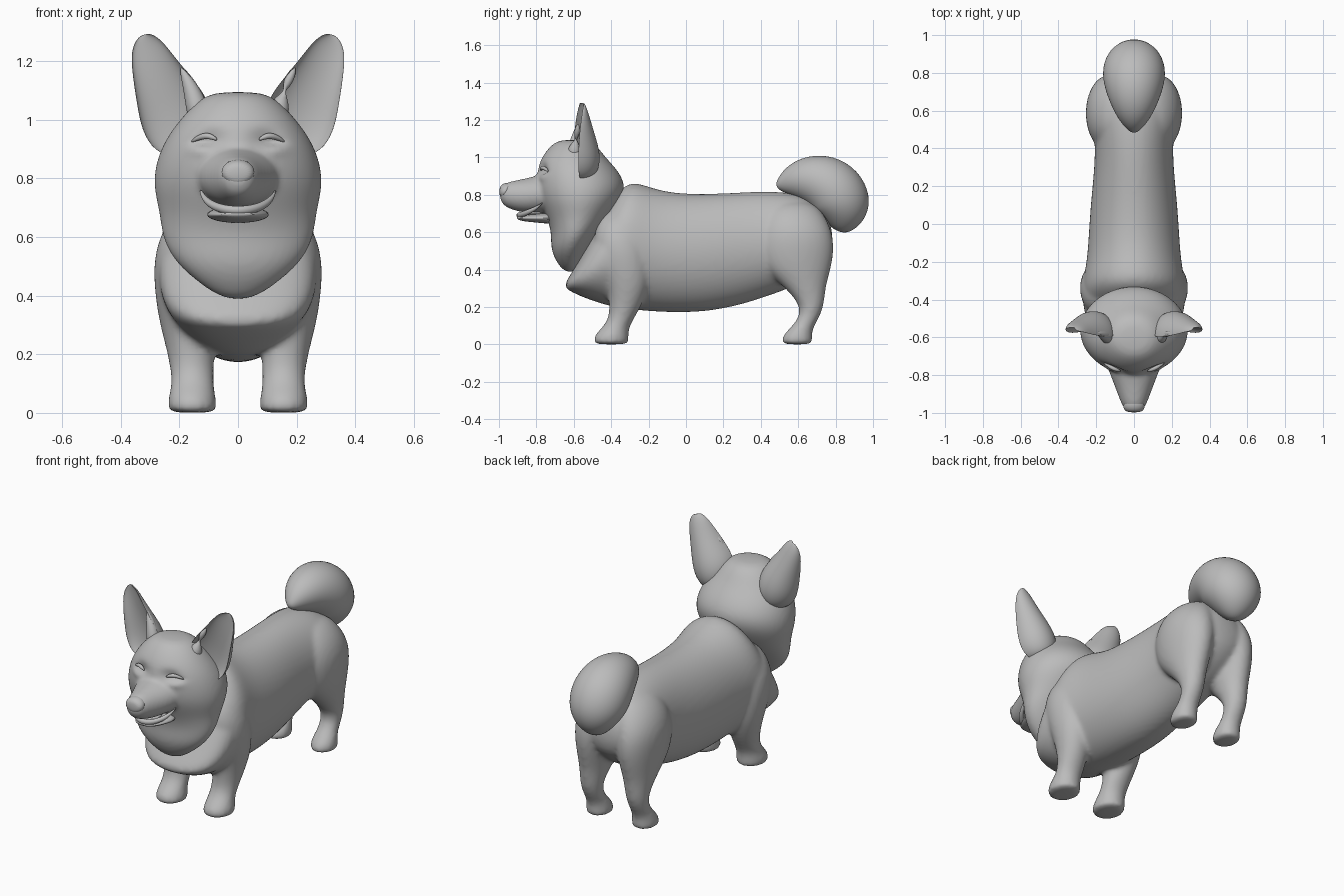
import bpy, bmesh, math
from mathutils import Vector

if "Cube" in bpy.data.objects:
    bpy.data.objects.remove(bpy.data.objects["Cube"], do_unlink=True)

fur = bpy.data.materials.new("Grey clay")
fur.use_nodes = True
GREY = (0.5, 0.5, 0.5, 1)
fur.diffuse_color = GREY
fur.node_tree.nodes["Principled BSDF"].inputs["Base Color"].default_value = GREY
SEG = 24


def ring(fn):
    return [Vector(fn(math.cos(a), math.sin(a)))
            for a in (2 * math.pi * i / SEG for i in range(SEG))]


def slices_z(rows):
    """Horizontal ovals: z, front y, back y, half width."""
    return [ring(lambda c, s: (hw * c, (f + b) / 2 + (b - f) / 2 * s, z)) for z, f, b, hw in rows]


def slices_y(rows):
    """Upright ovals: y, top, bottom, half width."""
    return [ring(lambda c, s: (hw * c, y, (t + b) / 2 + (t - b) / 2 * s)) for y, t, b, hw in rows]


def limb(rows, side):
    """Horizontal ovals: z, centre x, centre y, radius x, radius y."""
    return [ring(lambda c, s: (side * (x + rx * c), y + ry * s, z)) for z, x, y, rx, ry in rows]


def tube(points, radii):
    """Round sections swept along a path."""
    pts, out = [Vector(p) for p in points], []
    for i, p in enumerate(pts):
        d = (pts[min(i + 1, len(pts) - 1)] - pts[max(i - 1, 0)]).normalized()
        u = d.cross(Vector((0, 0, 1)) if abs(d.x) > 0.3 else Vector((1, 0, 0))).normalized()
        v = d.cross(u)
        out.append(ring(lambda c, s: p + radii[i] * (u * c + v * s)))
    return out


def build(name, lofts, voxel=None, smooth=6, dents=()):
    """Skin each loft, subdivide, optionally fuse them, and press dents in."""
    bm = bmesh.new()
    for rings in lofts:
        vs = [[bm.verts.new(p) for p in r] for r in rings]
        for a, b in zip(vs, vs[1:]):
            for i in range(SEG):
                j = (i + 1) % SEG
                bm.faces.new((a[i], a[j], b[j], b[i]))
        bm.faces.new(vs[0][::-1])
        bm.faces.new(vs[-1])
    # orient every shell outward
    bmesh.ops.recalc_face_normals(bm, faces=bm.faces[:])
    me = bpy.data.meshes.new(name)
    bm.to_mesh(me)
    bm.free()
    me.materials.append(fur)
    ob = bpy.data.objects.new(name, me)
    bpy.context.collection.objects.link(ob)
    sub = ob.modifiers.new("Subdivide", "SUBSURF")
    sub.levels = sub.render_levels = 2
    if voxel:
        rm = ob.modifiers.new("Fuse", "REMESH")
        rm.mode, rm.voxel_size = "VOXEL", voxel
        sm = ob.modifiers.new("Soften", "SMOOTH")
        sm.factor, sm.iterations = 0.5, smooth
    bpy.ops.object.select_all(action="DESELECT")
    bpy.context.view_layer.objects.active = ob
    ob.select_set(True)
    for m in list(ob.modifiers):
        bpy.ops.object.modifier_apply(modifier=m.name)
    for v in ob.data.vertices:
        for centre, size, push in dents:
            q = [(a - b) / s for a, b, s in zip(v.co, centre, size)]
            v.co += Vector(push) * math.exp(-sum(k * k for k in q))
    if not ob.data.materials:
        ob.data.materials.append(fur)
    bpy.ops.object.shade_smooth()
    return ob


# Torso and legs, fused
torso = slices_y([
    (-.645, .33, .30, .06), (-.62, .37, .285, .16), (-.56, .47, .255, .23),
    (-.48, .63, .225, .265), (-.40, .77, .20, .275), (-.31, .885, .185, .275),
    (-.2, .845, .175, .252), (-.08, .812, .168, .243), (.1, .805, .17, .232),
    (.28, .815, .205, .213), (.42, .822, .25, .207), (.56, .815, .30, .22),
    (.66, .785, .35, .215), (.74, .72, .42, .17), (.785, .62, .50, .08)])
front_leg = [
    (0, .155, -.40, .075, .086), (.012, .155, -.40, .083, .094), (.045, .157, -.40, .083, .093),
    (.085, .155, -.38, .074, .075), (.13, .155, -.35, .073, .067), (.2, .16, -.325, .08, .084),
    (.3, .175, -.31, .092, .108), (.4, .18, -.325, .104, .135), (.53, .17, -.35, .122, .15),
    (.65, .14, -.36, .11, .12), (.72, .1, -.36, .06, .06)]
rear_leg = [
    (0, .15, .595, .062, .074), (.012, .15, .595, .07, .082), (.045, .15, .595, .071, .08),
    (.085, .15, .615, .06, .063), (.13, .15, .65, .056, .055), (.2, .15, .678, .06, .06),
    (.3, .145, .64, .08, .105), (.4, .14, .595, .105, .18), (.5, .135, .587, .122, .207),
    (.6, .13, .585, .127, .2), (.7, .1, .575, .115, .165), (.77, .07, .57, .06, .1)]
build("body", [torso] + [limb(l, s) for l in (front_leg, rear_leg) for s in (1, -1)], .013, 7)

# Head with ruff, muzzle and forehead, fused
skull = slices_z([
    (1.095, -.67, -.54, .075), (1.07, -.72, -.48, .135), (1.0, -.775, -.43, .20),
    (.93, -.80, -.36, .252), (.85, -.805, -.32, .284), (.77, -.79, -.34, .292),
    (.68, -.745, -.40, .268), (.6, -.72, -.46, .262), (.52, -.725, -.51, .222),
    (.45, -.70, -.56, .145), (.385, -.65, -.59, .05)])
muzzle = slices_y([
    (-.68, .94, .70, .17), (-.79, .905, .70, .13), (-.87, .885, .703, .098),
    (-.93, .874, .72, .076), (-.97, .862, .737, .058), (-.995, .835, .77, .035)])
eye_dents = [d for s in (1, -1) for d in (
    ((s * .10, -.79, .935), (.06, .06, .035), (0, .022, 0)),
    ((s * .12, -.77, .925), (.04, .06, .012), (0, .016, 0)),
    ((s * .125, -.76, .895), (.045, .06, .02), (0, -.008, 0)))]
build("head", [skull, muzzle], .011, 6, eye_dents)

# Nose
build("nose", [slices_y([
    (-.93, .862, .80, .04), (-.955, .866, .78, .058), (-.98, .86, .775, .056),
    (-.998, .842, .79, .035)])])

# Lower jaw and smiling lips
build("jaw", [slices_y([
    (-.70, .71, .64, .12), (-.80, .70, .652, .10), (-.87, .692, .658, .072),
    (-.905, .688, .668, .04)])])
smile = [(-.128, -.765, .76), (-.115, -.80, .728), (-.075, -.865, .698), (0, -.905, .686)]
smile += [(-x, y, z) for x, y, z in smile[-2::-1]]
build("lower_lip", [tube(smile, [.006, .011, .015, .016, .015, .011, .006])])
build("tongue", [slices_y([(-.76, .715, .69, .06), (-.84, .71, .688, .05), (-.885, .70, .688, .025)])])

# Closed eyelids
for side, word in ((1, "left"), (-1, "right")):
    lid = [(.07, -.778, .93), (.095, -.772, .945), (.125, -.757, .944), (.16, -.735, .924)]
    build(word + "_eyelid", [tube([(side * x, y, z) for x, y, z in lid], [.004, .011, .011, .004])])

# Ears: cupped, open to the front
ear = [  # inner x, z, outer x, z, edge y, depth
    (.10, .99, .22, .87, -.58, .09), (.095, 1.05, .285, .89, -.60, .13),
    (.125, 1.105, .33, .96, -.605, .135), (.175, 1.165, .348, 1.07, -.60, .105),
    (.22, 1.22, .362, 1.165, -.59, .072), (.255, 1.265, .365, 1.235, -.578, .043),
    (.285, 1.288, .345, 1.277, -.57, .02), (.305, 1.293, .325, 1.289, -.566, .008)]


def ear_rings(side):
    def point(row, c, s):
        xi, zi, xo, zo, y, d = row
        t = (c + 1) / 2
        depth = d * s if s > 0 else -s * d * .5
        return (side * (xi + (xo - xi) * t), y + .02 * t + depth, zi + (zo - zi) * t)
    return [ring(lambda c, s: point(r, c, s)) for r in ear]


for side, word in ((1, "left"), (-1, "right")):
    build(word + "_ear", [ear_rings(side)])
    # rolled fold at the inner edge of the ear
    fold = [(.13, -.60, 1.0), (.145, -.595, 1.06), (.165, -.585, 1.12), (.195, -.575, 1.18)]
    build(word + "_ear_fold", [tube([(side * x, y, z) for x, y, z in fold], [.04, .036, .025, .006])])

# Curled tail
curl = [(.485, .845), (.505, .852), (.56, .873), (.64, .885), (.73, .867), (.80, .82),
        (.838, .75), (.842, .68), (.835, .62), (.83, .60)]
build("tail", [tube([(0, y, z) for y, z in curl],
                    [.012, .04, .087, .128, .158, .168, .16, .125, .065, .02])])
